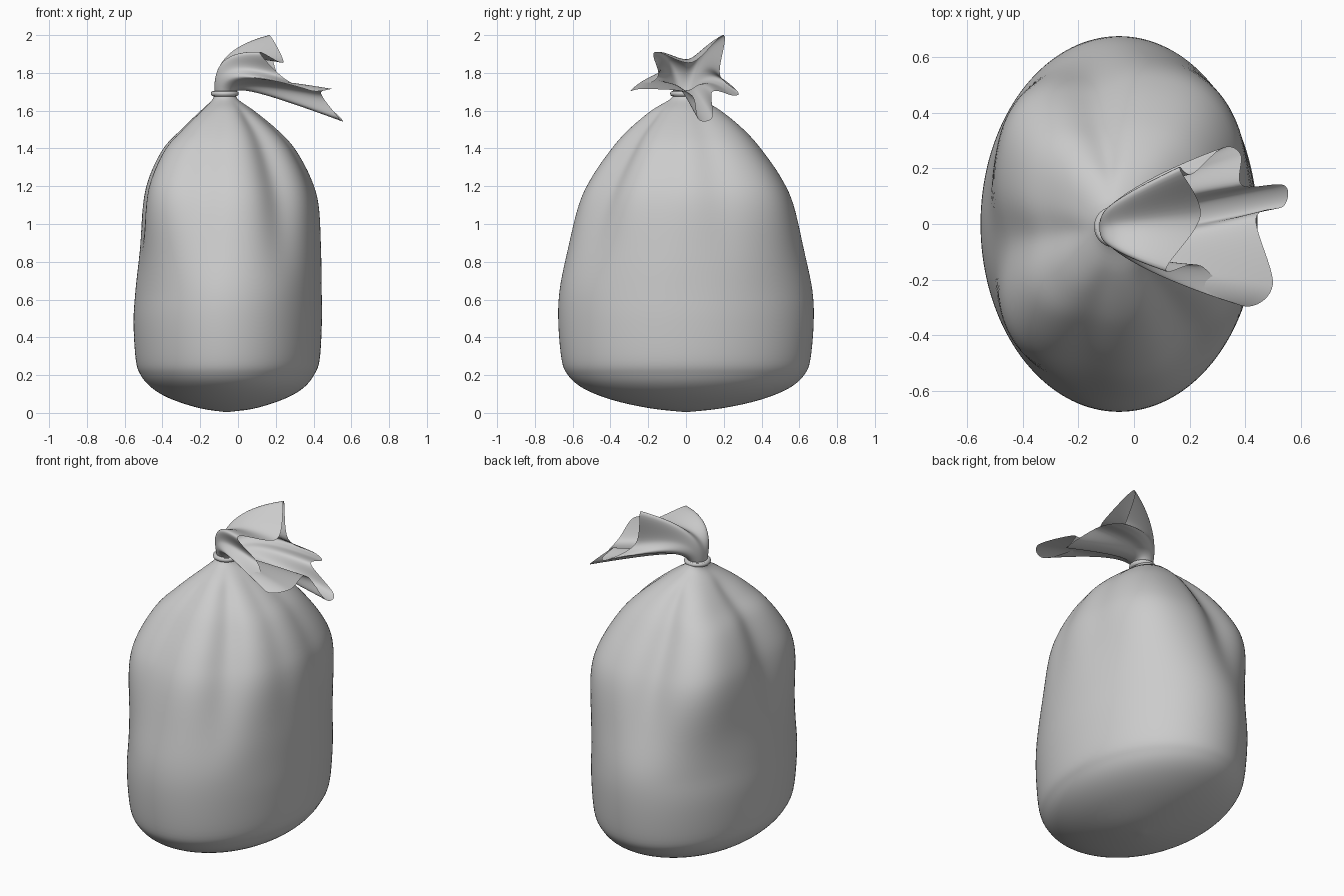
import bpy
from math import sin, cos, pi, radians, exp
from mathutils import Vector

if "Cube" in bpy.data.objects:
    bpy.data.objects.remove(bpy.data.objects["Cube"])


def spline(points, steps, closed=False):
    """Catmull-Rom resampling of a list of points."""
    pts = [Vector(p) for p in points]
    n = len(pts)
    pick = (lambda i: pts[i % n]) if closed else (lambda i: pts[max(0, min(n - 1, i))])
    out = []
    for i in range(n if closed else n - 1):
        a, b, c, d = (pick(i + k) for k in (-1, 0, 1, 2))
        for s in range(steps):
            t = s / steps
            out.append(0.5 * (2 * b + (c - a) * t + (2 * a - 5 * b + 4 * c - d) * t * t
                              + (3 * b - a - 3 * c + d) * t ** 3))
    return out if closed else out + [pts[-1]]


def loft(name, rings, cap_start=False):
    n = len(rings[0])
    verts = [p for r in rings for p in r]
    faces = [(i * n + j, i * n + (j + 1) % n, (i + 1) * n + (j + 1) % n, (i + 1) * n + j)
             for i in range(len(rings) - 1) for j in range(n)]
    if cap_start:
        faces.append(tuple(reversed(range(n))))
    mesh = bpy.data.meshes.new(name)
    mesh.from_pydata(verts, [], faces)
    mesh.shade_smooth()
    obj = bpy.data.objects.new(name, mesh)
    bpy.context.collection.objects.link(obj)
    return obj


def smoothstep(a, b, x):
    t = max(0, min(1, (x - a) / (b - a)))
    return t * t * (3 - 2 * t)


# Bag body: oval profile (z, left x, right x, half depth) with gathered folds
profile = [(0.005, -0.07, -0.05, 0.012), (0.02, -0.18, 0.07, 0.16), (0.05, -0.29, 0.18, 0.32),
           (0.09, -0.39, 0.28, 0.455), (0.14, -0.465, 0.355, 0.56), (0.20, -0.515, 0.402, 0.625),
           (0.28, -0.541, 0.432, 0.658), (0.48, -0.553, 0.444, 0.676), (0.65, -0.543, 0.443, 0.669),
           (0.85, -0.527, 0.44, 0.63), (1.10, -0.51, 0.427, 0.57), (1.25, -0.475, 0.383, 0.5),
           (1.40, -0.4, 0.3, 0.395), (1.50, -0.305, 0.207, 0.305), (1.60, -0.2, 0.085, 0.185),
           (1.66, -0.135, 0.0, 0.085), (1.70, -0.125, -0.015, 0.055)]
# angle, depth (negative bulges out), width
folds = [(-54, 0.13, 14), (188, 0.12, 15), (103, 0.11, 14), (-108, 0.05, 14),
         (18, 0.03, 10), (-14, 0.03, 10),
         (48, -0.115, 25), (138, -0.14, 22), (-138, -0.13, 24)]
rings = []
for z, x0, x1, ry in spline(profile, 5):
    neck = 1 - smoothstep(1.54, 1.68, z)
    groove = smoothstep(0.6, 1.4, z) * neck
    bulge = smoothstep(0.6, 1.25, z) * neck
    ring = []
    for j in range(144):
        a = 2 * pi * j / 144
        k = 1
        for ang, depth, width in folds:
            d = (a - radians(ang) + pi) % (2 * pi) - pi
            k -= depth * (groove if depth > 0 else bulge) * exp(-(d / radians(width)) ** 2)
        ring.append(((x0 + x1) / 2 + (x1 - x0) / 2 * k * cos(a), ry * k * sin(a), z))
    rings.append(ring)
loft("bag_body", rings, cap_start=True)

# Tie band around the neck
bpy.ops.mesh.primitive_torus_add(location=(-0.07, -0.01, 1.69), major_radius=0.06,
                                 minor_radius=0.014, major_segments=48, minor_segments=12)
bpy.context.object.name = "tie_band"
bpy.ops.object.shade_smooth_by_angle()

# Ruffled open end: a tube of cloth bending from the neck to a five-lobed rim
rim = spline([(0.24, 0.03, 1.855), (0.165, 0.20, 2.0), (0.21, 0.18, 1.79), (0.32, 0.275, 1.70),
              (0.385, 0.25, 1.68), (0.39, 0.14, 1.70), (0.54, 0.14, 1.565), (0.54, 0.065, 1.555),
              (0.44, 0.02, 1.69), (0.50, -0.22, 1.715), (0.39, -0.295, 1.705),
              (0.24, -0.15, 1.775), (0.115, -0.165, 1.91)], 10, closed=True)
curves = []
for i, end in enumerate(rim):
    a = pi - 2 * pi * i / len(rim)
    back = (1 - cos(a)) / 2
    start = Vector((-0.07 + 0.052 * cos(a), -0.01 + 0.052 * sin(a), 1.69))
    up = start + Vector((-0.03 * back, 0.05 * sin(a), 0.06 + 0.14 * back))
    out = up.lerp(end, 0.5) + Vector((0, 0.02 * sin(a), 0.02 * back))
    curves.append([start * (1 - t) ** 3 + up * 3 * t * (1 - t) ** 2
                   + out * 3 * t * t * (1 - t) + end * t ** 3
                   for t in (s / 20 for s in range(21))])
loft("ruffled_end", list(zip(*curves)))
